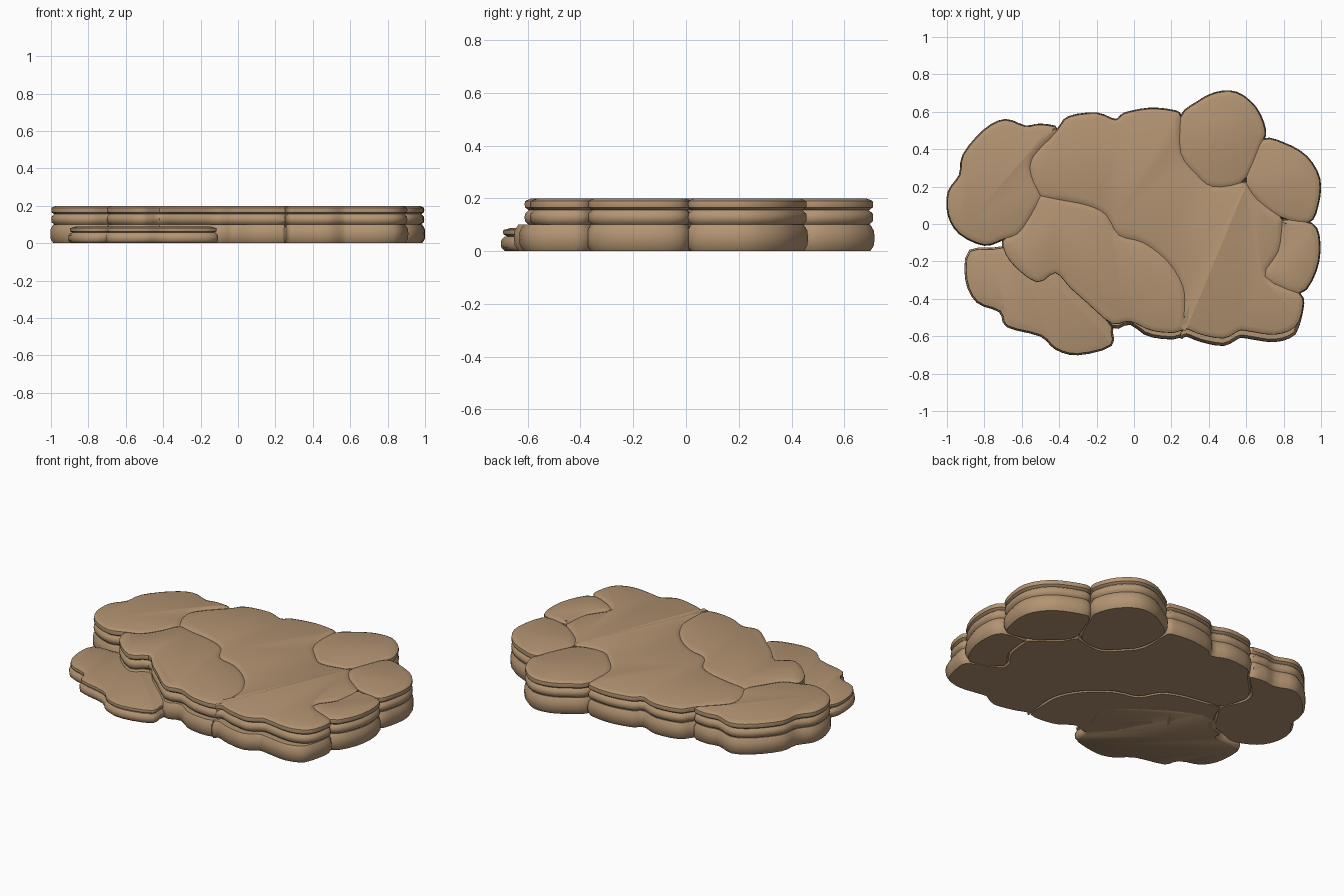
import bpy
import bmesh
import math
from mathutils import Vector

cube = bpy.data.objects.get("Cube")
if cube:
    bpy.data.objects.remove(cube, do_unlink=True)

stone = bpy.data.materials.new("tan stone")
stone.use_nodes = True
tan = (0.45, 0.295, 0.168, 1)
stone.diffuse_color = tan
shader = stone.node_tree.nodes["Principled BSDF"]
shader.inputs["Base Color"].default_value = tan
shader.inputs["Roughness"].default_value = 0.9


def smooth_outline(points, steps=3):
    """Closed Catmull-Rom curve through the points, always counter-clockwise."""
    pts = [Vector(p) for p in points]
    count = len(pts)
    curve = []
    for i in range(count):
        a, b, c, d = (pts[(i + k) % count] for k in (-1, 0, 1, 2))
        for s in range(steps):
            t = s / steps
            curve.append(b + 0.5 * t * ((c - a) + t * ((2 * a - 5 * b + 4 * c - d)
                                                       + t * (3 * (b - c) + d - a))))
    area = sum(curve[i - 1].cross(curve[i]) for i in range(len(curve)))
    return curve if area > 0 else curve[::-1]


def outward_normals(curve):
    normals = []
    for i in range(len(curve)):
        along = curve[(i + 1) % len(curve)] - curve[i - 1]
        normals.append(Vector((along.y, -along.x)).normalized())
    return normals


def layer_profile(low, high, swell):
    """Rounded edge of one stone layer as (offset, height) pairs."""
    height = high - low
    return [(swell - 0.014, low), (swell, low + 0.22 * height),
            (swell + 0.002, low + 0.5 * height),
            (swell, low + 0.76 * height), (swell - 0.014, high)]


def slab(name, points, layers, skirt=0.0):
    """Stack of rounded layers that follow one outline."""
    curve = smooth_outline(points)
    normals = outward_normals(curve)
    profile = []
    for low, high, swell in layers:
        profile += layer_profile(low, high, swell)
    top = profile[-1][1]
    profile[-1] = (profile[-1][0] + 0.005, top - 0.006)
    profile.append((profile[-1][0] - 0.018, top))

    bm = bmesh.new()
    rings = []
    base_top = layers[0][1]
    for index, (offset, z) in enumerate(profile):
        ring = []
        for p, n in zip(curve, normals):
            q = p + n * offset
            # the bottom layer juts out a little along the front
            if index < 5 and p.y < -0.5:
                q.y -= skirt * min(1, (-0.5 - p.y) / 0.05)
            ring.append(bm.verts.new((q.x, q.y, z)))
        rings.append(ring)
    for lower, upper in zip(rings, rings[1:]):
        for i in range(len(curve)):
            bm.faces.new((lower[i - 1], lower[i], upper[i], upper[i - 1]))
    bm.faces.new(rings[0][::-1])
    bm.faces.new(rings[-1])
    mesh = bpy.data.meshes.new(name)
    bm.to_mesh(mesh)
    bm.free()
    mesh.materials.append(stone)
    obj = bpy.data.objects.new(name, mesh)
    bpy.context.collection.objects.link(obj)
    bpy.ops.object.select_all(action="DESELECT")
    obj.select_set(True)
    bpy.context.view_layer.objects.active = obj
    bpy.ops.object.shade_smooth_by_angle(angle=math.radians(42))
    return obj


# Seams shared by neighbouring slabs
seam_back_left = [(-.5, .15), (-.55, .26), (-.54, .36), (-.41, .5)]
seam_back_right = [(.25, .57), (.25, .38), (.33, .27), (.42, .2), (.57, .22)]
seam_right = [(.6, .22), (.66, .13), (.78, .04)]
seam_lower_right = [(.79, -.02), (.77, -.15), (.7, -.28), (.88, -.37)]
seam_front = [(.25, -.57), (.27, -.45), (.26, -.33), (.18, -.2), (.05, -.1),
              (-.08, -.06), (-.15, .05), (-.25, .1), (-.4, .13)]

# Full-height slabs: one thick base layer and two thin ones
tall = [(0, .1, .005), (.1, .155, 0), (.155, .2, 0)]

slab("centre_slab", seam_back_left + [
    (-.35, .57), (-.2, .59), (-.1, .555), (-.05, .59), (.08, .615), (.2, .605)]
    + seam_back_right + seam_right + seam_lower_right + [
    (.9, -.45), (.86, -.55), (.75, -.59), (.6, -.57), (.56, -.57),
    (.48, -.61), (.36, -.59), (.28, -.56)] + seam_front, tall, skirt=.035)

slab("back_left_slab", seam_back_left + [
    (-.5, .53), (-.58, .52), (-.69, .555), (-.8, .5), (-.91, .37), (-.93, .26),
    (-.99, .17), (-.99, .05), (-.93, -.05), (-.8, -.11), (-.7, -.08),
    (-.62, -.05), (-.55, .05)], tall)

slab("front_slab", seam_front + [
    (-.5, .15), (-.55, .05), (-.62, -.05), (-.7, -.09), (-.66, -.2), (-.52, -.31),
    (-.42, -.26), (-.34, -.34), (-.25, -.42), (-.12, -.53), (-.02, -.52),
    (.1, -.57)], tall, skirt=.03)

slab("back_right_slab", seam_back_right[::-1] + [
    (.34, .65), (.44, .7), (.55, .7), (.65, .62), (.7, .5), (.68, .43), (.64, .33)],
    tall)

slab("right_slab", seam_right[::-1] + [
    (.63, .33), (.69, .45), (.8, .43), (.92, .36), (.99, .24), (.98, .1),
    (.93, .01)], tall)

slab("lower_right_slab", seam_lower_right + [
    (.97, -.25), (.99, -.1), (.95, 0), (.8, .02)], tall)

# Low step at the front, tucked under the front slab
slab("low_front_step", [
    (-.7, -.12), (-.88, -.14), (-.9, -.3), (-.84, -.42), (-.72, -.47),
    (-.68, -.55), (-.5, -.6), (-.42, -.67), (-.3, -.7), (-.12, -.65),
    (-.11, -.53), (0, -.3), (-.4, 0), (-.6, 0)],
    [(0, .056, 0), (.056, .088, -.008)])
